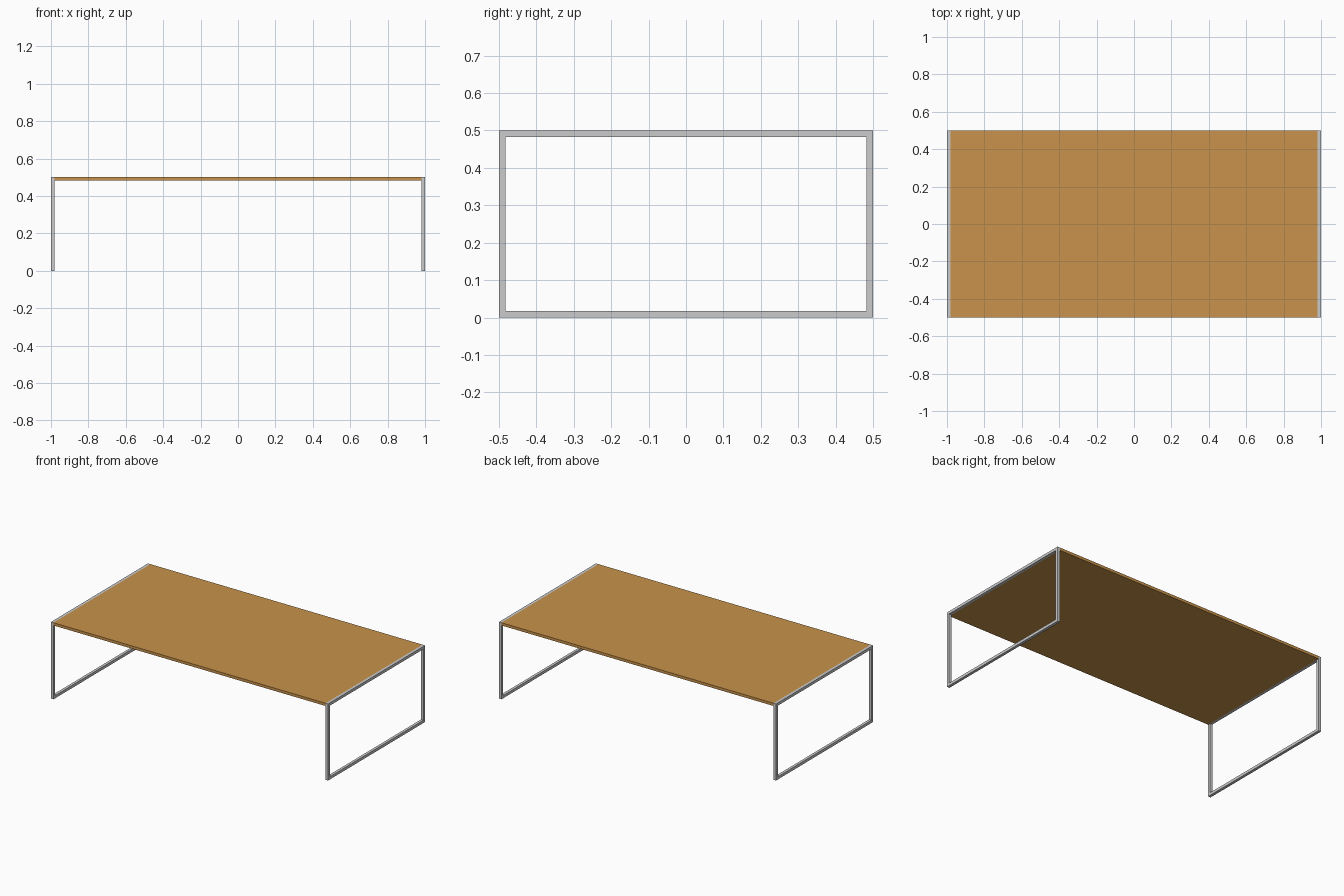
import bpy, bmesh

if "Cube" in bpy.data.objects:
    bpy.data.objects.remove(bpy.data.objects["Cube"])

LENGTH, DEPTH, HEIGHT, BAR = 2.0, 1.0, 0.5, 0.018


def make_object(name, bm):
    bmesh.ops.recalc_face_normals(bm, faces=bm.faces[:])
    mesh = bpy.data.meshes.new(name)
    bm.to_mesh(mesh)
    bm.free()
    obj = bpy.data.objects.new(name, mesh)
    bpy.context.collection.objects.link(obj)
    return obj


def leg_frame(name, x0):
    """Closed rectangular loop of square bar, standing in the YZ plane."""
    bm = bmesh.new()
    rings = []
    for x, inset in ((x0, 0), (x0 + BAR, 0), (x0 + BAR, BAR), (x0, BAR)):
        y, lo, hi = DEPTH / 2 - inset, inset, HEIGHT - inset
        rings.append([bm.verts.new((x, a, b))
                      for a, b in ((-y, lo), (y, lo), (y, hi), (-y, hi))])
    for i in range(4):
        r, s = rings[i], rings[(i + 1) % 4]
        for j in range(4):
            k = (j + 1) % 4
            bm.faces.new((r[j], r[k], s[k], s[j]))
    return make_object(name, bm)


# Steel end frames
leg_frame("left_leg_frame", -LENGTH / 2)
leg_frame("right_leg_frame", LENGTH / 2 - BAR)

# Wooden top held between the frames
bm = bmesh.new()
bmesh.ops.create_cube(bm, size=1)
bmesh.ops.scale(bm, vec=(LENGTH - 2 * BAR, DEPTH, BAR), verts=bm.verts)
bmesh.ops.translate(bm, vec=(0, 0, HEIGHT - BAR / 2), verts=bm.verts)
top = make_object("table_top", bm)
wood = bpy.data.materials.new("wood")
wood.diffuse_color = (0.58, 0.29, 0.07, 1)
wood.use_nodes = True
wood.node_tree.nodes["Principled BSDF"].inputs["Base Color"].default_value = wood.diffuse_color
top.data.materials.append(wood)
